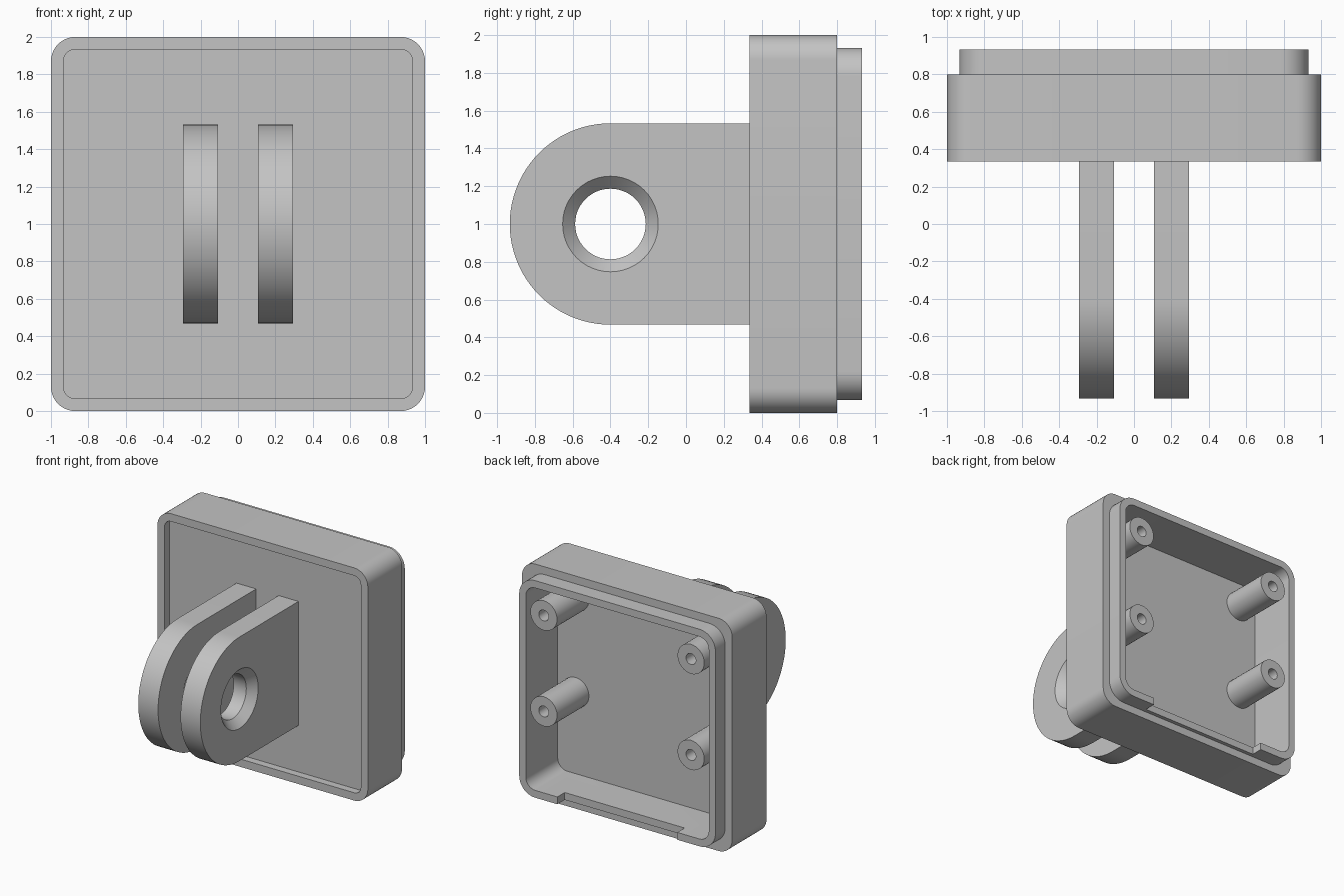
import bpy, bmesh, math
from mathutils import Vector

if "Cube" in bpy.data.objects:
    bpy.data.objects.remove(bpy.data.objects["Cube"], do_unlink=True)

GREY = (0.55, 0.55, 0.55, 1.0)
mat = bpy.data.materials.new("plain grey")
mat.use_nodes = True
mat.diffuse_color = GREY
mat.node_tree.nodes["Principled BSDF"].inputs["Base Color"].default_value = GREY

MID = 1.0                        # height of the model's centre
FRONT, STEP, RIM = 0.335, 0.80, 0.933   # depth planes of the case
PANEL, FLOOR = 0.40, 0.50        # front and back of the dividing wall


def loft(name, rings):
    """Closed solid through matching rings of points."""
    bm = bmesh.new()
    loops = [[bm.verts.new(p) for p in ring] for ring in rings]
    n = len(loops[0])
    for a, b in zip(loops, loops[1:]):
        for i in range(n):
            j = (i + 1) % n
            bm.faces.new((a[i], a[j], b[j], b[i]))
    bm.faces.new(loops[0])
    bm.faces.new(loops[-1])
    bmesh.ops.recalc_face_normals(bm, faces=bm.faces)
    mesh = bpy.data.meshes.new(name)
    bm.to_mesh(mesh)
    bm.free()
    mesh.materials.append(mat)
    obj = bpy.data.objects.new(name, mesh)
    bpy.context.collection.objects.link(obj)
    return obj


def rounded_slab(name, half, radius, y0, y1, seg=10):
    """Rounded square block running along y."""
    outline = []
    for q in range(4):
        corner = math.radians(45 + 90 * q)
        cx = math.copysign(half - radius, math.cos(corner))
        cz = math.copysign(half - radius, math.sin(corner))
        for i in range(seg + 1):
            a = math.radians(90 * q + 90 * i / seg)
            outline.append((cx + radius * math.cos(a), MID + cz + radius * math.sin(a)))
    return loft(name, [[(x, y, z) for x, z in outline] for y in (y0, y1)])


def turned(name, profile, centre, axis, seg=48):
    """Round solid from (position, radius) pairs along x or y."""
    rings = []
    for pos, r in profile:
        ring = []
        for i in range(seg):
            a = math.tau * i / seg
            u, v = r * math.cos(a), r * math.sin(a)
            offset = (pos, u, v) if axis == "x" else (u, pos, v)
            ring.append(Vector(centre) + Vector(offset))
        rings.append(ring)
    return loft(name, rings)


def boolean(obj, tool, operation="DIFFERENCE", keep=False):
    mod = obj.modifiers.new(operation.lower(), "BOOLEAN")
    mod.operation, mod.object, mod.solver = operation, tool, "EXACT"
    bpy.context.view_layer.objects.active = obj
    bpy.ops.object.modifier_apply(modifier=mod.name)
    if not keep:
        bpy.data.objects.remove(tool, do_unlink=True)


def smooth(obj):
    bpy.ops.object.select_all(action="DESELECT")
    obj.select_set(True)
    bpy.context.view_layer.objects.active = obj
    bpy.ops.object.shade_smooth_by_angle(angle=math.radians(30))


# Case: outer block with a stepped lip, front recess and rear cavity
case = rounded_slab("case", 1.0, 0.13, FRONT, STEP)
boolean(case, rounded_slab("lip", 0.933, 0.15, 0.6, RIM), "UNION")
boolean(case, rounded_slab("recess_cutter", 0.933, 0.06, FRONT - 0.1, PANEL))
boolean(case, rounded_slab("cavity_cutter", 0.87, 0.09, FLOOR, RIM + 0.1))

# Notch in the bottom of the lip
notch = loft("notch_cutter", [
    [(x, y, z) for y, z in ((0.833, 0.03), (1.1, 0.03), (1.1, 0.25), (0.833, 0.25))]
    for x in (-0.57, 0.57)])
boolean(case, notch)
smooth(case)

# Pair of mounting lugs with a shared hole, countersunk on the outer sides
PIVOT, LUG_R = -0.40, 0.533
arc = [math.radians(90 + 180 * i / 48) for i in range(49)]
lug_outline = [(PIVOT + LUG_R * math.cos(a), MID + LUG_R * math.sin(a)) for a in arc]
lug_outline += [(PANEL + 0.03, MID - LUG_R), (PANEL + 0.03, MID + LUG_R)]
bore = turned("bore_cutter",
              [(-0.305, 0.263), (-0.228, 0.187), (0.228, 0.187), (0.305, 0.263)],
              (0, PIVOT, MID), "x")
bore.hide_render = True
for side, sign in (("left", 1), ("right", -1)):
    lug = loft(side + "_lug",
               [[(sign * x, y, z) for y, z in lug_outline] for x in (0.107, 0.295)])
    boolean(lug, bore, keep=True)
    smooth(lug)
bpy.data.objects.remove(bore, do_unlink=True)

# Four screw posts inside the cavity
for side, x in (("left", 0.70), ("right", -0.70)):
    for level, z in (("lower", 0.83), ("upper", 1.655)):
        post = turned(f"{level}_{side}_post", [(FLOOR - 0.03, 0.127), (RIM, 0.127)],
                      (x, 0, z), "y", 32)
        boolean(post, turned("screw_hole_cutter", [(FLOOR + 0.05, 0.047), (RIM + 0.1, 0.047)],
                             (x, 0, z), "y", 24))
        smooth(post)
